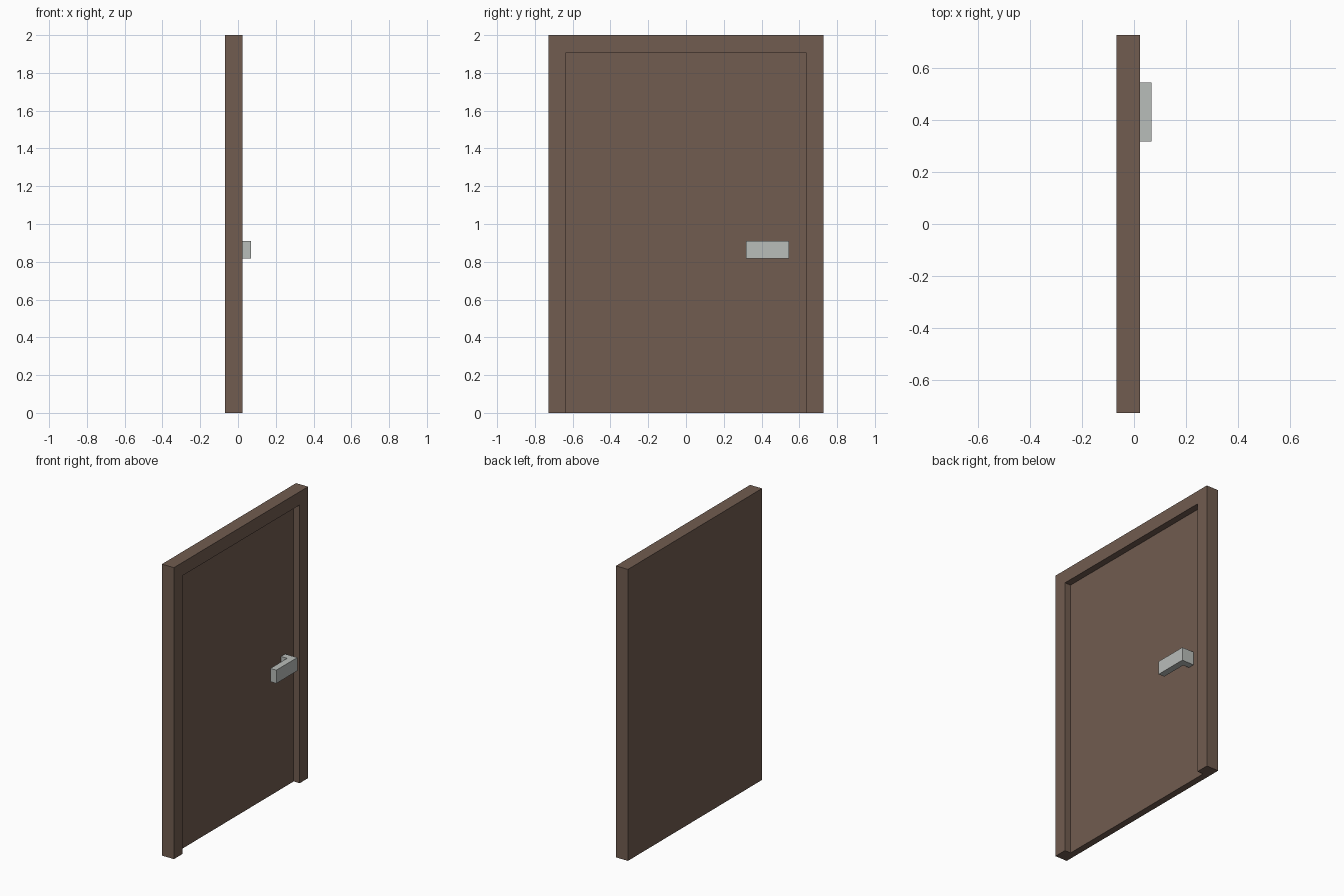
import bpy, bmesh
from mathutils import Vector

if "Cube" in bpy.data.objects:
    bpy.data.objects.remove(bpy.data.objects["Cube"])

U = 1 / 11          # grid module: frame width, twice the leaf thickness
H = U / 2


def material(name, rgb):
    m = bpy.data.materials.new(name)
    m.diffuse_color = (*rgb, 1)
    m.use_nodes = True
    m.node_tree.nodes["Principled BSDF"].inputs["Base Color"].default_value = m.diffuse_color
    return m


def prism(name, outline, push, mat):
    """Extrude a closed 3D outline along the push vector."""
    bm = bmesh.new()
    face = bm.faces.new([bm.verts.new(p) for p in outline])
    out = bmesh.ops.extrude_face_region(bm, geom=[face], use_keep_orig=True)
    moved = [v for v in out["geom"] if isinstance(v, bmesh.types.BMVert)]
    bmesh.ops.translate(bm, verts=moved, vec=Vector(push))
    bmesh.ops.recalc_face_normals(bm, faces=bm.faces)
    mesh = bpy.data.meshes.new(name)
    bm.to_mesh(mesh)
    bm.free()
    mesh.materials.append(mat)
    obj = bpy.data.objects.new(name, mesh)
    bpy.context.collection.objects.link(obj)
    return obj


brown = material("brown wood", (0.165, 0.107, 0.080))
silver = material("silver metal", (0.485, 0.509, 0.491))

back, leaf_front, frame_front, tip = -1.5 * H, -0.5 * H, 0.5 * H, 1.5 * H
w, inner, top = 8 * U, 7 * U, 2.0

# door frame: two jambs and a head, open at the floor
frame = [(-w, 0), (-w, top), (w, top), (w, 0),
         (inner, 0), (inner, top - U), (-inner, top - U), (-inner, 0)]
prism("door_frame", [(back, y, z) for y, z in frame],
      (frame_front - back, 0, 0), brown)

# door leaf: recessed in front, flush with the frame behind
leaf = [(-inner, 0), (-inner, top - U), (inner, top - U), (inner, 0)]
prism("door_leaf", [(back, y, z) for y, z in leaf],
      (leaf_front - back, 0, 0), brown)

# L-shaped lever handle: stem out of the leaf, then a bar towards the middle
lever = [(leaf_front, 6 * U), (tip, 6 * U), (tip, 3.5 * U),
         (frame_front, 3.5 * U), (frame_front, 5.5 * U), (leaf_front, 5.5 * U)]
prism("door_handle", [(x, y, 9 * U) for x, y in lever], (0, 0, U), silver)
